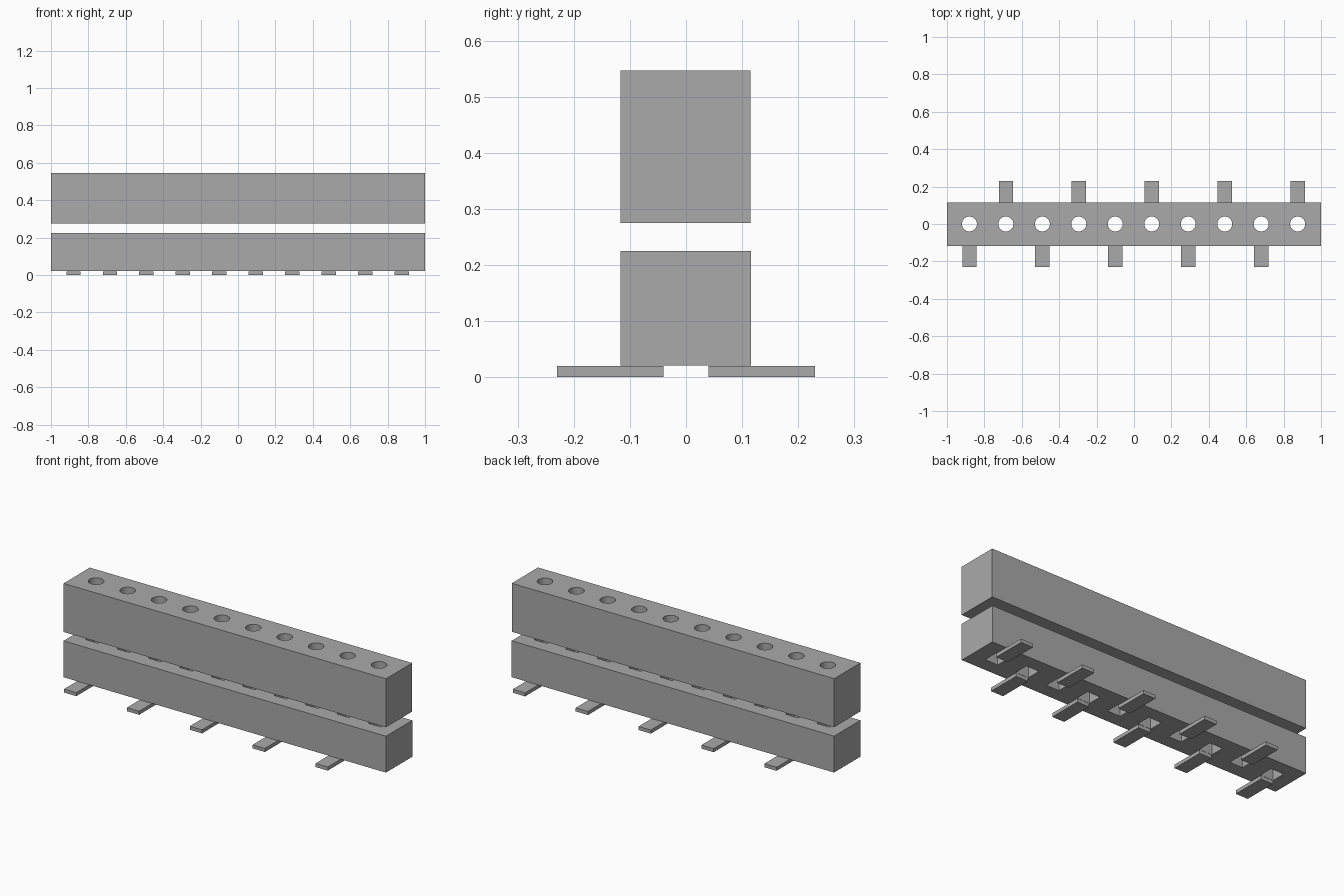
import bpy
import math

cube = bpy.data.objects.get("Cube")
if cube:
    bpy.data.objects.remove(cube, do_unlink=True)

grey = bpy.data.materials.new("mid_grey")
grey.use_nodes = True
colour = (0.4, 0.4, 0.4, 1.0)
grey.diffuse_color = colour
grey.node_tree.nodes["Principled BSDF"].inputs["Base Color"].default_value = colour

COUNT, PITCH, FIRST = 10, 0.195, -0.88
HOLE = 0.04      # hole radius and half width
columns = [FIRST + PITCH * i for i in range(COUNT)]


def box(name, low, high):
    """Axis-aligned box between two corners."""
    bpy.ops.mesh.primitive_cube_add(
        size=1, location=[(a + b) / 2 for a, b in zip(low, high)])
    ob = bpy.context.object
    ob.name = name
    ob.scale = [b - a for a, b in zip(low, high)]
    bpy.ops.object.transform_apply(location=False, rotation=False, scale=True)
    ob.data.materials.append(grey)
    return ob


def round_cutter(x):
    bpy.ops.mesh.primitive_cylinder_add(
        vertices=32, radius=HOLE, depth=1, location=(x, 0, 0.4))
    bpy.context.object.data.materials.append(grey)
    return bpy.context.object


def square_cutter(x):
    return box("square_cutter", (x - HOLE, -HOLE, -0.1), (x + HOLE, HOLE, 0.4))


def pierce(body, make_cutter):
    """Cut one hole per column through the body."""
    cutters = [make_cutter(x) for x in columns]
    bpy.ops.object.select_all(action='DESELECT')
    for c in cutters:
        c.select_set(True)
    bpy.context.view_layer.objects.active = cutters[0]
    bpy.ops.object.join()
    cutter = bpy.context.object
    cutter.hide_render = True
    mod = body.modifiers.new("holes", 'BOOLEAN')
    mod.operation = 'DIFFERENCE'
    mod.solver = 'EXACT'
    mod.object = cutter
    bpy.ops.object.select_all(action='DESELECT')
    body.select_set(True)
    bpy.context.view_layer.objects.active = body
    bpy.ops.object.modifier_apply(modifier=mod.name)
    bpy.data.objects.remove(cutter, do_unlink=True)
    bpy.ops.object.shade_smooth_by_angle(angle=math.radians(30))


# Upper housing with round sockets, lower housing with square ones
upper = box("upper_housing", (-1, -0.117, 0.275), (1, 0.115, 0.547))
pierce(upper, round_cutter)
lower = box("lower_housing", (-1, -0.117, 0.021), (1, 0.116, 0.225))
pierce(lower, square_cutter)

# Flat solder tails, alternating front and back
for i, x in enumerate(columns):
    y0, y1 = (-0.23, -HOLE) if i % 2 == 0 else (HOLE, 0.23)
    box(f"solder_tail_{i + 1}", (x - 0.038, y0, 0), (x + 0.038, y1, 0.02))
